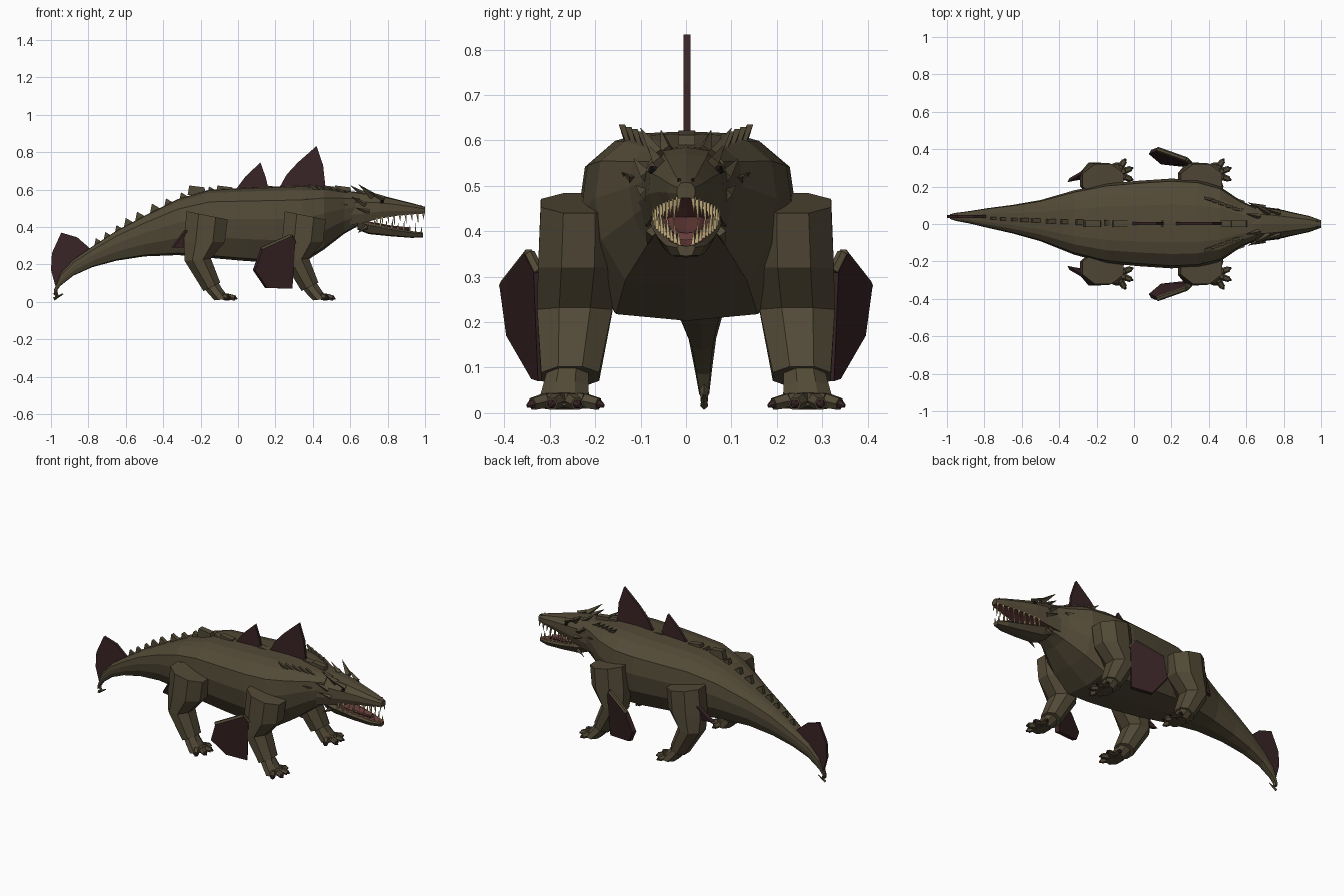
import bpy, bmesh, math
from mathutils import Vector

old = bpy.data.objects.get("Cube")
if old:
    bpy.data.objects.remove(old)


def material(name, rgb):
    m = bpy.data.materials.new(name)
    m.use_nodes = True
    color = (*rgb, 1)
    m.diffuse_color = color
    m.node_tree.nodes["Principled BSDF"].inputs["Base Color"].default_value = color
    return m


hide = material("olive hide", (.085, .068, .038))
fin = material("dark maroon fin", (.042, .018, .019))
bone = material("tooth ivory", (.52, .4, .2))
flesh = material("mouth red", (.16, .055, .05))
black = material("eye black", (.008, .007, .006))


def finish(name, bm, mats, rule=None):
    bmesh.ops.recalc_face_normals(bm, faces=bm.faces)
    bm.normal_update()
    if rule:
        for f in bm.faces:
            f.material_index = int(rule(f))
    mesh = bpy.data.meshes.new(name)
    bm.to_mesh(mesh)
    bm.free()
    for m in mats:
        mesh.materials.append(m)
    ob = bpy.data.objects.new(name, mesh)
    bpy.context.collection.objects.link(ob)
    return ob


def add_loft(bm, rings):
    """Skin a row of equal rings and cap both ends."""
    rows = [[bm.verts.new(p) for p in ring] for ring in rings]
    n = len(rows[0])
    for a, b in zip(rows, rows[1:]):
        for i in range(n):
            j = (i + 1) % n
            bm.faces.new((a[i], a[j], b[j], b[i]))
    bm.faces.new(rows[0])
    bm.faces.new(rows[-1])


def add_spike(bm, a, b, r, tip=.001, sides=4):
    a, b = Vector(a), Vector(b)
    turn = (b - a).to_track_quat('Z', 'Y')
    rings = []
    for c, rad in ((a, r), (b, tip)):
        rings.append([c + turn @ Vector((rad * math.cos(k * math.tau / sides),
                                         rad * math.sin(k * math.tau / sides), 0))
                      for k in range(sides)])
    add_loft(bm, rings)


def add_plate(bm, points, offset):
    """Flat slab: outline pushed both ways along an offset vector."""
    d = Vector(offset)
    add_loft(bm, [[Vector(p) - d for p in points], [Vector(p) + d for p in points]])


def section(x, y, hw, top, bot, half):
    c, h = (top + bot) / 2, (top - bot) / 2
    right = [(x, y + hw * u, c + h * v) for u, v in half]
    left = [(x, y - hw * u, c + h * v) for u, v in reversed(half) if u > 0]
    return right + left


# Body and tail: x, side shift, half width, top, bottom
torso_half = [(0, 1), (.42, .98), (.68, .9), (.94, .64), (1, .15), (.93, -.4), (.67, -.93), (0, -1)]
torso = [(-.985, .04, .012, .06, .035), (-.95, .038, .022, .15, .085), (-.88, .036, .033, .225, .14),
         (-.78, .032, .053, .295, .185), (-.65, .026, .076, .38, .22), (-.5, .018, .11, .46, .243),
         (-.32, .008, .172, .55, .25), (-.15, .004, .212, .6, .235), (.02, .003, .228, .608, .22),
         (.2, .003, .24, .615, .208), (.34, .002, .233, .62, .203), (.46, 0, .2, .615, .28),
         (.57, 0, .125, .595, .365), (.65, 0, .088, .585, .41)]
bm = bmesh.new()
add_loft(bm, [section(*s, torso_half) for s in torso])
finish("body", bm, [hide])

# Upper head and lower jaw
head_half = [(0, 1), (.55, .9), (.95, .35), (1, -.4), (.85, -1), (0, -.9)]
skull = [(.6, 0, .105, .59, .41), (.68, 0, .093, .585, .425), (.76, 0, .083, .57, .445),
         (.85, 0, .062, .548, .46), (.94, 0, .042, .525, .468), (1, 0, .02, .508, .472)]
bm = bmesh.new()
add_loft(bm, [section(*s, head_half) for s in skull])
finish("upper_head", bm, [hide, flesh], lambda f: f.normal.z < -.8 and f.calc_center_median().x > .7)

jaw_half = [(0, .75), (.8, 1), (1, .5), (.7, -.8), (0, -1)]
jaw = [(.64, 0, .08, .44, .385), (.7, 0, .076, .425, .362), (.82, 0, .062, .398, .35),
       (.93, 0, .045, .378, .342), (.99, 0, .02, .37, .345)]
bm = bmesh.new()
add_loft(bm, [section(*s, jaw_half) for s in jaw])
finish("lower_jaw", bm, [hide, flesh], lambda f: f.normal.z > .8)

bm = bmesh.new()
add_loft(bm, [section(x, 0, w, z + .008, z - .01, jaw_half)
              for x, w, z in ((.68, .04, .425), (.82, .035, .4), (.92, .02, .39))])
finish("tongue", bm, [flesh])

# Teeth along both jaw rims
upper, lower = bmesh.new(), bmesh.new()
for side in (-1, 1):
    for i in range(9):
        t = i / 8
        x, y = .74 + .25 * t, side * (.07 - .053 * t ** 1.3)
        size = .034 + .014 * (i % 2)
        add_spike(upper, (x, y, .45 + .025 * t), (x + .004, y * 1.05, .45 + .025 * t - size), .0065)
        add_spike(lower, (x - .01, y * .92, .41 - .043 * t), (x - .008, y, .41 - .043 * t + size), .006)
finish("upper_teeth", upper, [bone])
finish("lower_teeth", lower, [bone])

# Eyes, nostrils, brow and cheek spikes
eyes, nostrils, crest = bmesh.new(), bmesh.new(), bmesh.new()
for s in (-1, 1):
    add_spike(eyes, (.765, s * .06, .53), (.775, s * .079, .537), .014, .008, 6)
    add_spike(nostrils, (.975, s * .012, .505), (.98, s * .016, .516), .006, .003, 5)
    horns = [((.78, .058, .55), (.69, .085, .592), .016), ((.72, .06, .565), (.645, .1, .627), .02),
             ((.68, .085, .52), (.61, .115, .56), .016), ((.7, .088, .48), (.635, .11, .5), .014),
             ((.67, .04, .575), (.6, .055, .622), .016), ((.69, .075, .4), (.64, .085, .37), .013)]
    for a, b, r in horns:
        add_spike(crest, (a[0], s * a[1], a[2]), (b[0], s * b[1], b[2]), r)
finish("eyes", eyes, [black])
finish("nostrils", nostrils, [fin])
finish("head_spikes", crest, [hide])

# Swept neck and shoulder spikes
bm = bmesh.new()
for s in (-1, 1):
    for i in range(5):
        t = i / 4
        x, y, z = .61 - .15 * t, .068 + .055 * t, .57 + .02 * t
        root, tip = Vector((x, s * y, z)), Vector((x - .085, s * (y + .018), z + .045))
        add_plate(bm, [root, root - Vector((.04, 0, .012)), tip], (0, .007, 0))
        low = Vector((x - .02, s * (y + .05), z - .05))
        add_plate(bm, [low, low - Vector((.03, 0, .02)), low + Vector((-.075, s * .025, .015))], (0, .006, 0))
finish("neck_spikes", bm, [hide])


def profile_plate(name, outline, y, half, mat):
    bm = bmesh.new()
    add_plate(bm, [(x, y, z) for x, z in outline], (0, half, 0))
    return finish(name, bm, [mat])


# Dorsal and tail fins
profile_plate("rear_back_fin", [(-.02, .59), (.04, .67), (.12, .745), (.15, .66), (.165, .59)], .002, .008, fin)
profile_plate("front_back_fin", [(.21, .59), (.26, .68), (.32, .745), (.42, .833), (.455, .73), (.47, .59)],
              .002, .008, fin)
profile_plate("tail_fin", [(-.97, .06), (-1, .17), (-.995, .26), (-.945, .37), (-.86, .345),
                           (-.785, .28), (-.88, .19), (-.94, .12)], .04, .008, fin)

# Row of triangular plates down the tail and back
bm = bmesh.new()
for i, (x, z) in enumerate([(-.76, .34), (-.71, .373), (-.65, .41), (-.6, .448), (-.54, .482),
                            (-.46, .525), (-.385, .553), (-.305, .585), (-.155, .617)]):
    y = .03 - .003 * i
    add_plate(bm, [(x - .015, y, z - .075), (x, y, z), (x + .06, y, z - .035), (x + .05, y, z - .06)],
              (0, .007 + .001 * i, 0))
for x in (-.22, -.07, .19, .5, .56):
    add_plate(bm, [(x - .05, .002, .57), (x - .04, .002, .622), (x + .04, .002, .612), (x + .05, .002, .57)],
              (0, .018, 0))
finish("back_plates", bm, [hide])

# Hooked barb on the tail tip
bm = bmesh.new()
add_spike(bm, (-.975, .04, .07), (-.97, .04, .025), .01, .008)
add_spike(bm, (-.985, .04, .015), (-.935, .04, .043), .009, .003)
add_spike(bm, (-.96, .04, .03), (-.992, .04, .045), .008)
finish("tail_barb", bm, [hide])


def oval(x, y, z, rx, ry, tilt):
    ring = []
    for k in range(8):
        a = math.tau * (k + .5) / 8
        dx = rx * 1.08 * math.cos(a)
        ring.append((x + dx, y + ry * 1.08 * math.sin(a), z + tilt * dx))
    return ring


# Legs, feet and clawed toes, mirrored left and right
leg_rings = [(-.165, .235, .462, .11, .085, -.2), (-.18, .238, .32, .11, .088, 0),
             (-.215, .245, .225, .07, .083, .1), (-.14, .255, .08, .045, .064, .5)]
foot_rings = [(-.145, .26, .09, .036, .045, .5), (-.12, .265, .055, .036, .05, .4),
              (-.085, .27, .012, .04, .058, .1)]
for place, shift in (("rear", 0), ("front", .525)):
    for side_name, s in (("left", 1), ("right", -1)):
        def flip(p):
            return (p[0] + shift, p[1] * s, p[2])
        prefix = place + "_" + side_name
        for part, rings in (("leg", leg_rings), ("foot", foot_rings)):
            bm = bmesh.new()
            add_loft(bm, [[flip(p) for p in oval(*r)] for r in rings])
            finish(prefix + "_" + part, bm, [hide])
        toes, claws = bmesh.new(), bmesh.new()
        for ang in (-65, -20, 20, 58):
            d = Vector((math.cos(math.radians(ang)), math.sin(math.radians(ang)), 0))
            root = Vector((-.095, .268, .03))
            mid, end, tip = root + d * .05, root + d * .083, root + d * .096
            mid.z, end.z, tip.z = .027, .02, .015
            add_spike(toes, flip(root), flip(mid), .02, .018, 6)
            add_spike(toes, flip(mid), flip(end), .018, .015, 6)
            add_spike(claws, flip(end), flip(tip), .011, .004, 6)
        finish(prefix + "_toes", toes, [hide])
        finish(prefix + "_claws", claws, [fin])

# Side fins behind the legs
big = [(.085, .385, .17), (.125, .4, .28), (.28, .345, .35), (.3, .325, .31), (.285, .315, .07), (.15, .33, .075)]
small = [(-.35, .235, .29), (-.28, .275, .385), (-.24, .26, .33), (-.27, .25, .29)]
for side_name, s in (("left", 1), ("right", -1)):
    for label, outline in (("front", big), ("rear", small)):
        bm = bmesh.new()
        add_plate(bm, [(x, s * y, z) for x, y, z in outline], (.006, s * .011, 0))
        finish(label + "_" + side_name + "_side_fin", bm, [fin])
    # Hide-coloured strut along the top edge of the large fin
    bm = bmesh.new()
    for a, b in zip(big[1:3], big[2:4]):
        add_spike(bm, (a[0], s * a[1], a[2]), (b[0], s * b[1], b[2]), .013, .013, 6)
    finish(side_name + "_fin_strut", bm, [hide])
